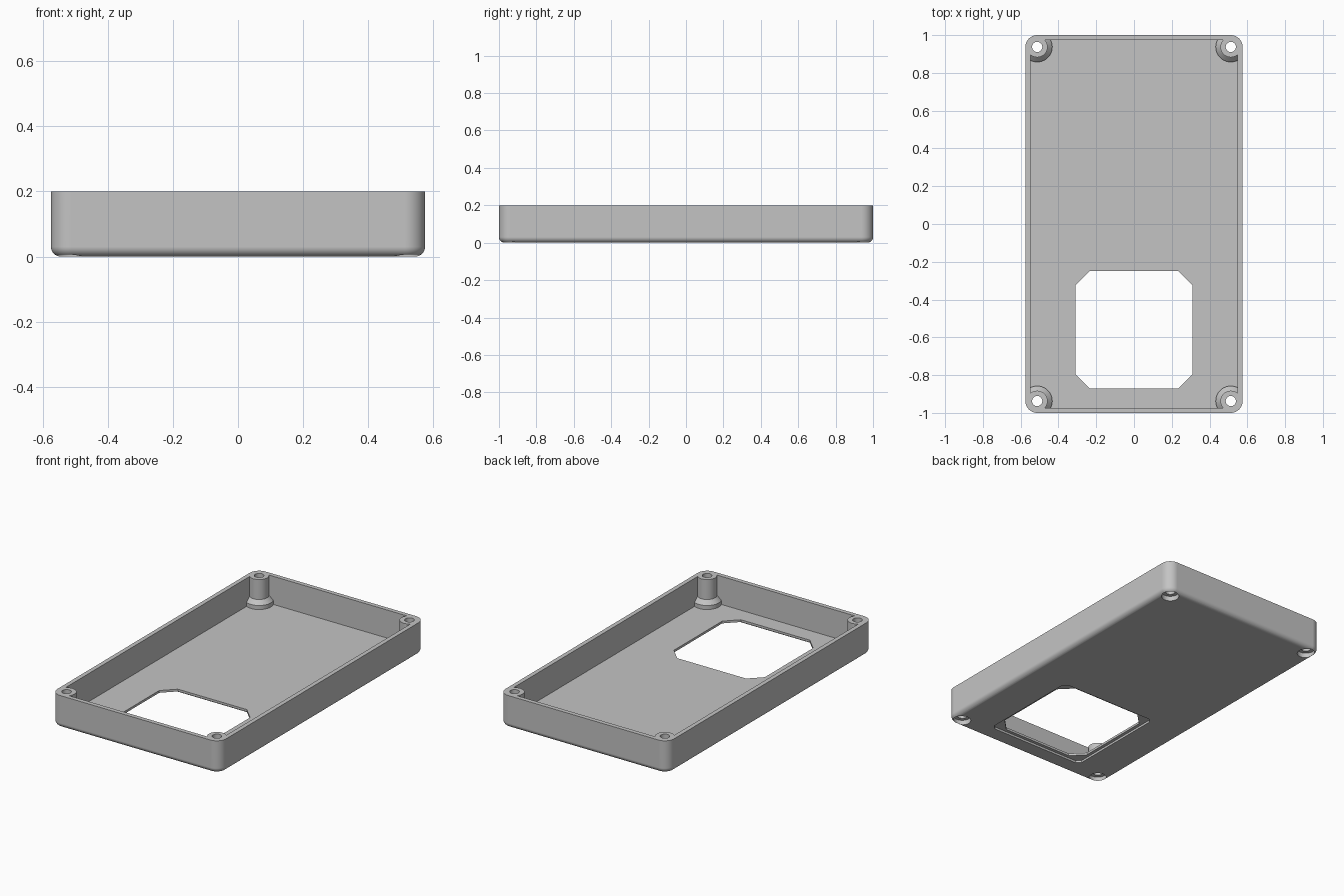
import bpy, bmesh, math

cube = bpy.data.objects.get("Cube")
if cube:
    bpy.data.objects.remove(cube, do_unlink=True)

HALF_X, HALF_Y, HEIGHT = 0.575, 1.0, 0.2
CORNER, FILLET, WALL, FLOOR = 0.0625, 0.03, 0.027, 0.027
POST_X, POST_Y = HALF_X - CORNER, HALF_Y - CORNER

# Plain grey plastic
grey = bpy.data.materials.new("grey plastic")
grey.use_nodes = True
colour = (0.55, 0.55, 0.55, 1)
grey.diffuse_color = colour
grey.node_tree.nodes["Principled BSDF"].inputs["Base Color"].default_value = colour


def rounded_rect(inset, z, steps=10):
    """Outline of the case, moved inward by the inset."""
    radius = CORNER - inset
    points = []
    for i, (sx, sy) in enumerate([(1, 1), (-1, 1), (-1, -1), (1, -1)]):
        for k in range(steps + 1):
            a = math.radians(90) * (i + k / steps)
            points.append((sx * POST_X + radius * math.cos(a),
                           sy * POST_Y + radius * math.sin(a), z))
    return points


def circle(x, y, radius, z, sides=40):
    return [(x + radius * math.cos(math.tau * k / sides),
             y + radius * math.sin(math.tau * k / sides), z) for k in range(sides)]


def window_outline(margin, chamfer, z):
    """Square with cut corners."""
    h, cy = 0.31 + margin, -0.56
    c = h - chamfer
    corners = [(h, -c), (h, c), (c, h), (-c, h), (-h, c), (-h, -c), (-c, -h), (c, -h)]
    return [(x, y + cy, z) for x, y in corners]


def loft(name, rings):
    """Closed solid through a stack of matching outlines."""
    bm = bmesh.new()
    loops = [[bm.verts.new(p) for p in ring] for ring in rings]
    n = len(loops[0])
    for low, high in zip(loops, loops[1:]):
        for i in range(n):
            j = (i + 1) % n
            bm.faces.new((low[i], low[j], high[j], high[i]))
    bm.faces.new(loops[0][::-1])
    bm.faces.new(loops[-1])
    bmesh.ops.recalc_face_normals(bm, faces=bm.faces)
    mesh = bpy.data.meshes.new(name)
    bm.to_mesh(mesh)
    bm.free()
    mesh.materials.append(grey)
    obj = bpy.data.objects.new(name, mesh)
    bpy.context.collection.objects.link(obj)
    return obj


def select(obj):
    bpy.ops.object.select_all(action="DESELECT")
    obj.select_set(True)
    bpy.context.view_layer.objects.active = obj


def cut(target, cutter):
    cutter.hide_render = True
    mod = target.modifiers.new("cut", "BOOLEAN")
    mod.operation, mod.solver, mod.object = "DIFFERENCE", "EXACT", cutter
    select(target)
    bpy.ops.object.modifier_apply(modifier=mod.name)
    bpy.data.objects.remove(cutter, do_unlink=True)


# Outer block with a rounded bottom edge
rings = []
for k in range(9):
    a = math.radians(90) * k / 8
    rings.append(rounded_rect(FILLET * (1 - math.sin(a)), FILLET * (1 - math.cos(a))))
case = loft("case_shell", rings + [rounded_rect(0, HEIGHT)])

# Inner cavity, which leaves the flared screw posts standing
cavity = loft("cavity", [rounded_rect(WALL, FLOOR), rounded_rect(WALL, HEIGHT + 0.05)])
post_profile = [(0.08, 0.01), (0.08, 0.052), (0.055, 0.077), (0.055, HEIGHT + 0.1)]
drill_profile = [(0.05, -0.05), (0.05, 0.03), (0.027, 0.03), (0.027, HEIGHT + 0.1)]
spots = [(sx * POST_X, sy * POST_Y) for sx in (-1, 1) for sy in (-1, 1)]
for x, y in spots:
    cut(cavity, loft("post", [circle(x, y, r, z) for r, z in post_profile]))
cut(case, cavity)

# Screw holes with counterbores underneath
for x, y in spots:
    cut(case, loft("drill", [circle(x, y, r, z) for r, z in drill_profile]))

# Window through the floor, with a wider recess underneath
cut(case, loft("window", [window_outline(0, 0.075, z) for z in (-0.05, 0.1)]))
cut(case, loft("recess", [window_outline(0.02, 0.025, z) for z in (-0.05, 0.013)]))

# Smooth curved faces, keep flat faces flat
select(case)
bpy.ops.object.shade_smooth_by_angle(angle=math.radians(30))
weighted = case.modifiers.new("weighted normals", "WEIGHTED_NORMAL")
weighted.keep_sharp = True
